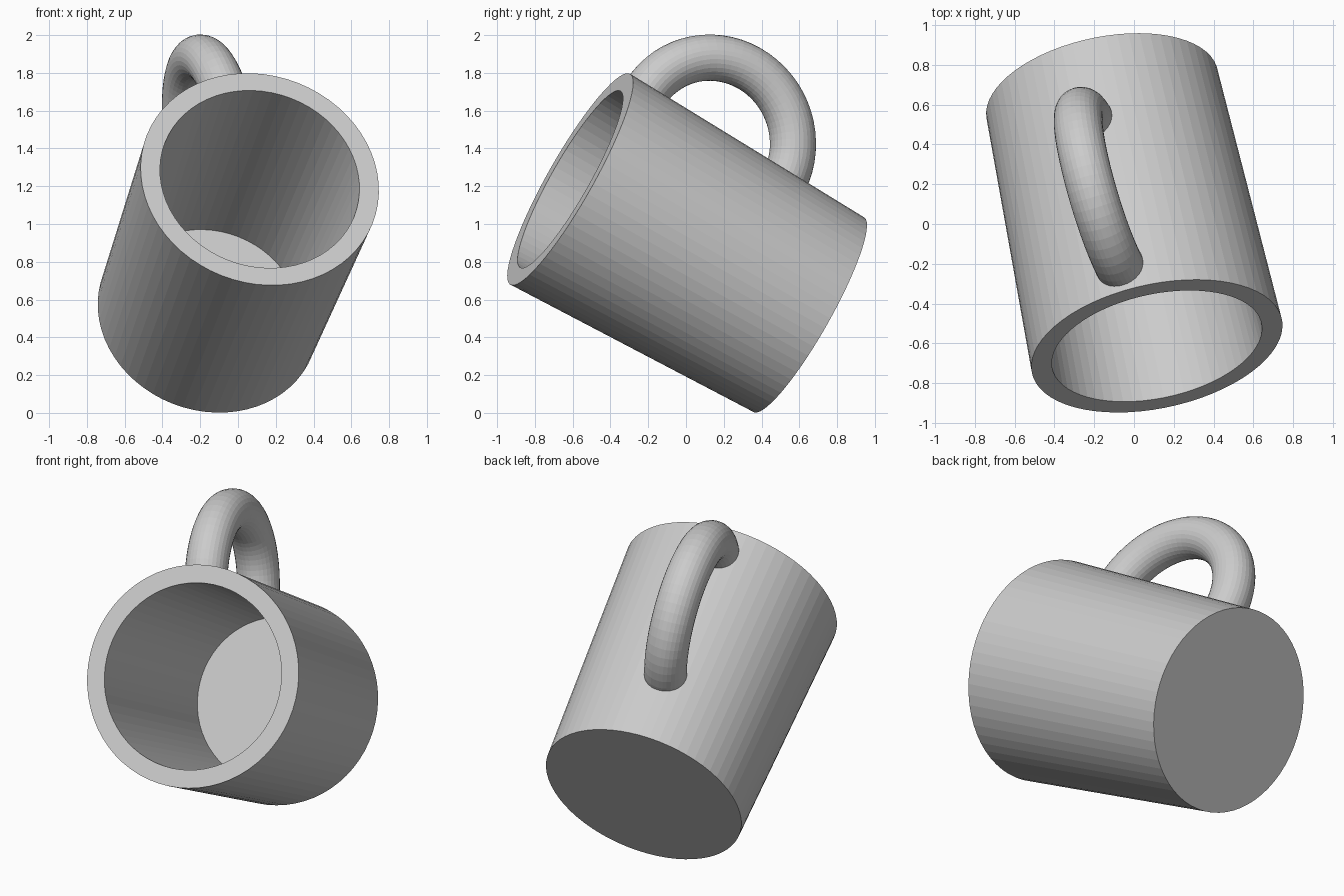
import bpy, bmesh, math
from mathutils import Vector, Matrix

if "Cube" in bpy.data.objects:
    bpy.data.objects.remove(bpy.data.objects["Cube"])

# Tilted mug frame: local z runs from base to mouth, local x towards the handle
base = Vector((-0.16, 0.65, 0.52))
mouth = Vector((0.115, -0.613, 1.237))
axis = (mouth - base).normalized()
length = (mouth - base).length
side = Vector((-axis.y, axis.x, 0)).normalized()
up = axis.cross(side)
if up.z < 0:
    up = -up
if side.x < 0:
    side = -side
roll = math.radians(9)
out = (up * math.cos(roll) - side * math.sin(roll)).normalized()
frame = Matrix((out, axis.cross(out), axis)).transposed().to_4x4()
frame.translation = base


def spin_object(name, points, closed, center, spin_axis, angle, steps):
    """Sweep a profile around an axis and place it in the mug frame."""
    bm = bmesh.new()
    verts = [bm.verts.new(p) for p in points]
    pairs = list(zip(verts, verts[1:])) + ([(verts[-1], verts[0])] if closed else [])
    edges = [bm.edges.new(p) for p in pairs]
    bmesh.ops.spin(bm, geom=verts + edges, cent=center, axis=spin_axis,
                   angle=angle, steps=steps)
    bmesh.ops.remove_doubles(bm, verts=bm.verts, dist=1e-4)
    if closed:
        bmesh.ops.holes_fill(bm, edges=[e for e in bm.edges if e.is_boundary], sides=0)
    bmesh.ops.recalc_face_normals(bm, faces=bm.faces)
    mesh = bpy.data.meshes.new(name)
    bm.to_mesh(mesh)
    bm.free()
    obj = bpy.data.objects.new(name, mesh)
    bpy.context.collection.objects.link(obj)
    obj.matrix_world = frame
    return obj


# Cup: tapered wall, flat rim, flat inner floor
profile = [(0, 0, 0), (0.593, 0, 0), (0.642, 0, length),
           (0.5375, 0, length), (0.482, 0, 0.06), (0, 0, 0.06)]
spin_object("cup", profile, False, (0, 0, 0), (0, 0, 1), 2 * math.pi, 64)

# Handle: half ring whose ends sit inside the cup wall
ring_x, ring_z, ring_r, tube_r = 0.571, 0.885, 0.4425, 0.1225
section = [(ring_x, tube_r * math.sin(a), ring_z + ring_r + tube_r * math.cos(a))
           for a in (2 * math.pi * i / 32 for i in range(32))]
spin_object("handle", section, True, (ring_x, 0, ring_z), (0, 1, 0), math.pi, 32)
